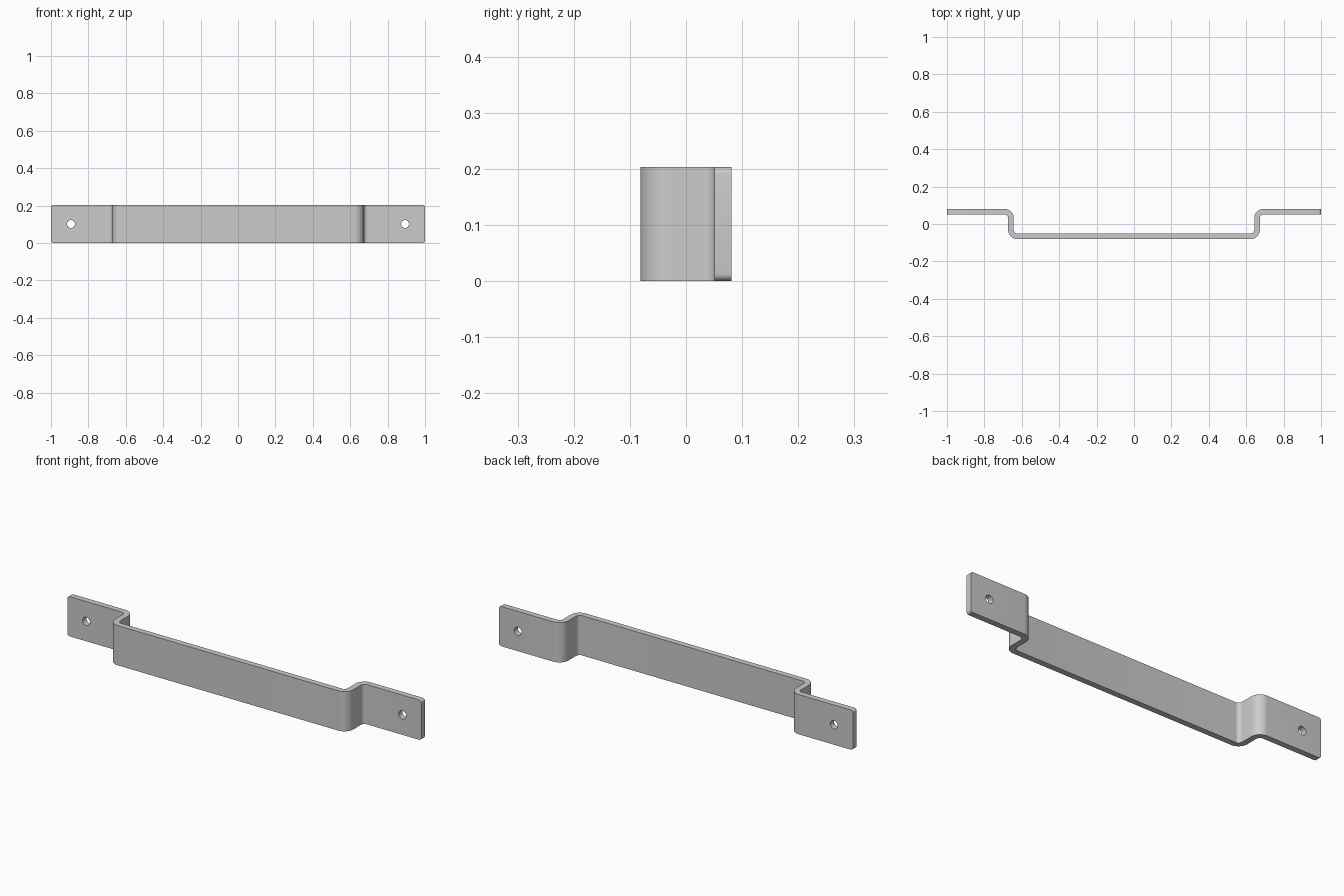
import bpy, bmesh
from math import sin, cos, pi

if "Cube" in bpy.data.objects:
    bpy.data.objects.remove(bpy.data.objects["Cube"])

HEIGHT, THICK = 0.203, 0.03
LEG_X, FLAT_Y, BEND = 0.658, 0.066, 0.035   # centre line of the bent strip
SEG = 10


def arc(cx, cy, r, a0, a1):
    return [(cx + r * cos(a0 + (a1 - a0) * i / SEG),
             cy + r * sin(a0 + (a1 - a0) * i / SEG)) for i in range(SEG + 1)]


def side(offset):
    """Right half of one face of the strip, offset from the centre line."""
    pts = arc(LEG_X - BEND, -FLAT_Y + BEND, BEND - offset, -pi / 2, 0)
    pts += arc(LEG_X + BEND, FLAT_Y - BEND, BEND + offset, pi, pi / 2)
    pts.append((1.0, FLAT_Y + offset))
    return pts


def full(offset):
    half = side(offset)
    return [(-x, y) for x, y in reversed(half)] + half


# Bent strip: profile seen from above, extruded upwards
bm = bmesh.new()
outline = full(-THICK / 2) + full(THICK / 2)[::-1]
face = bm.faces.new([bm.verts.new((x, y, 0)) for x, y in outline])
top = bmesh.ops.extrude_face_region(bm, geom=[face])
bmesh.ops.translate(bm, vec=(0, 0, HEIGHT),
                    verts=[v for v in top["geom"] if isinstance(v, bmesh.types.BMVert)])
bmesh.ops.recalc_face_normals(bm, faces=bm.faces)

# Rounded end corners
corners = [e for e in bm.edges
           if all(abs(v.co.x) > 0.999 for v in e.verts)
           and abs(e.verts[0].co.z - e.verts[1].co.z) < 1e-5]
bmesh.ops.bevel(bm, geom=corners, offset=0.013, offset_type='OFFSET',
                segments=5, profile=0.5, affect='EDGES')
mesh = bpy.data.meshes.new("pull_handle")
bm.to_mesh(mesh)
bm.free()
handle = bpy.data.objects.new("pull_handle", mesh)
bpy.context.collection.objects.link(handle)

# Screw holes
for sx in (-1, 1):
    bpy.ops.mesh.primitive_cylinder_add(vertices=32, radius=0.021, depth=0.2,
                                        location=(sx * 0.893, FLAT_Y, HEIGHT / 2),
                                        rotation=(pi / 2, 0, 0))
    cutter = bpy.context.object
    cutter.name = "screw_hole_cutter"
    cutter.hide_render = True
    bpy.ops.object.select_all(action='DESELECT')
    bpy.context.view_layer.objects.active = handle
    handle.select_set(True)
    mod = handle.modifiers.new("screw_hole", 'BOOLEAN')
    mod.operation, mod.solver, mod.object = 'DIFFERENCE', 'EXACT', cutter
    bpy.ops.object.modifier_apply(modifier=mod.name)
    bpy.data.objects.remove(cutter)

bpy.ops.object.shade_smooth_by_angle(angle=pi / 6)
